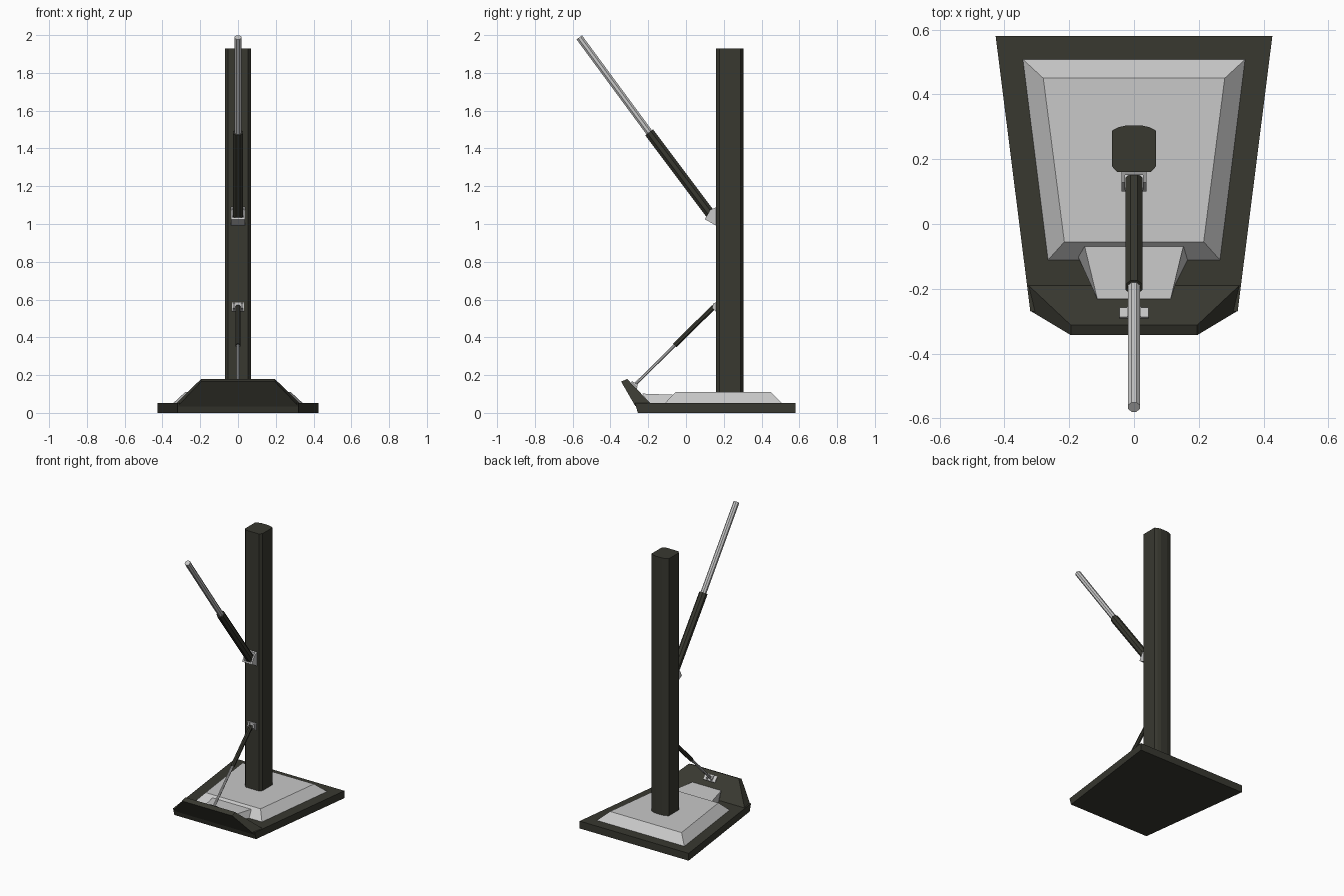
import bpy, bmesh, math
from mathutils import Vector

if "Cube" in bpy.data.objects:
    bpy.data.objects.remove(bpy.data.objects["Cube"])


def material(name, rgb):
    m = bpy.data.materials.new(name)
    m.diffuse_color = (*rgb, 1)
    m.use_nodes = True
    m.node_tree.nodes["Principled BSDF"].inputs["Base Color"].default_value = m.diffuse_color
    return m


DARK = material("dark olive", (0.040, 0.040, 0.030))
LIGHT = material("light grey", (0.58, 0.58, 0.58))


def finish(name, bm, mat):
    bmesh.ops.recalc_face_normals(bm, faces=bm.faces)
    me = bpy.data.meshes.new(name)
    bm.to_mesh(me)
    bm.free()
    me.materials.append(mat)
    ob = bpy.data.objects.new(name, me)
    bpy.context.collection.objects.link(ob)
    return ob


def loft(name, ring_a, ring_b, mat):
    """Closed solid between two rings with the same number of points."""
    bm = bmesh.new()
    a = [bm.verts.new(p) for p in ring_a]
    b = [bm.verts.new(p) for p in ring_b]
    n = len(a)
    bm.faces.new(a)
    bm.faces.new(b)
    for i in range(n):
        bm.faces.new((a[i], a[(i + 1) % n], b[(i + 1) % n], b[i]))
    return finish(name, bm, mat)


def trapezoid(front_x, front_y, back_x, back_y, z_front, z_back=None):
    zb = z_front if z_back is None else z_back
    return [(-front_x, front_y, z_front), (front_x, front_y, z_front),
            (back_x, back_y, zb), (-back_x, back_y, zb)]


def side_plate(name, profile, x0, x1, mat):
    """Extrude a (y, z) profile along x."""
    return loft(name, [(x0, y, z) for y, z in profile],
                [(x1, y, z) for y, z in profile], mat)


def rod(name, start, end, half_width, mat):
    """Octagonal rod in the x = 0 plane, given (y, z) ends."""
    p, q = Vector((0, *start)), Vector((0, *end))
    axis = (q - p).normalized()
    u = Vector((1, 0, 0))
    v = axis.cross(u)
    r = half_width / math.cos(math.pi / 8)
    ring = [r * (math.cos(t) * u + math.sin(t) * v)
            for t in [(i + 0.5) * math.pi / 4 for i in range(8)]]
    return loft(name, [p + o for o in ring], [q + o for o in ring], mat)


# base plate and the tilted flap at its front
loft("base_plate", trapezoid(0.32, -0.255, 0.427, 0.58, 0),
     trapezoid(0.32, -0.27, 0.427, 0.58, 0.052), DARK)
loft("front_flap", trapezoid(0.32, -0.268, 0.325, -0.19, 0.035, 0.052),
     trapezoid(0.195, -0.343, 0.195, -0.312, 0.165, 0.18), DARK)

# raised platform and the small step before it
loft("platform", trapezoid(0.267, -0.113, 0.345, 0.51, 0.05),
     trapezoid(0.215, -0.055, 0.28, 0.45, 0.11), LIGHT)
loft("step", trapezoid(0.125, -0.195, 0.187, -0.07, 0.05),
     trapezoid(0.113, -0.232, 0.152, -0.07, 0.102, 0.096), LIGHT)

# post: chamfered front, gently curved back
half = [(0.052, 0.16), (0.068, 0.178), (0.068, 0.288), (0.05, 0.298), (0.025, 0.304)]
outline = half + [(-x, y) for x, y in reversed(half)]
loft("post", [(x, y, 0.10) for x, y in outline],
     [(x, y, 1.93) for x, y in outline], DARK)

# upper telescopic arm
rod("upper_arm_sleeve", (0.135, 1.045), (-0.195, 1.485), 0.026, DARK)
rod("upper_arm_rod", (-0.185, 1.472), (-0.565, 1.988), 0.018, LIGHT)

# lower strut
rod("lower_strut_sleeve", (0.148, 0.562), (-0.06, 0.357), 0.013, DARK)
rod("lower_strut_rod", (-0.055, 0.362), (-0.272, 0.148), 0.008, LIGHT)

# hinges: a back plate with two cheeks each
upper = [(0.162, 0.99), (0.10, 1.025), (0.128, 1.075), (0.162, 1.09)]
small = [(0.162, 0.535), (0.138, 0.555), (0.145, 0.58), (0.162, 0.585)]
foot = [(-0.293, 0.158), (-0.285, 0.168), (-0.255, 0.15), (-0.262, 0.126)]
for side, s in (("left", -1), ("right", 1)):
    side_plate(f"upper_hinge_{side}", upper, s * 0.028, s * 0.038, LIGHT)
    side_plate(f"lower_hinge_{side}", small, s * 0.015, s * 0.026, LIGHT)
    side_plate(f"foot_hinge_{side}", foot, s * 0.012, s * 0.022, LIGHT)
side_plate("upper_hinge_floor", [(0.162, 0.99), (0.10, 1.025), (0.105, 1.034), (0.162, 1.0)],
           -0.038, 0.038, LIGHT)
side_plate("upper_hinge_back", [(0.162, 0.99), (0.152, 0.996), (0.152, 1.085), (0.162, 1.09)],
           -0.03, 0.03, LIGHT)
side_plate("lower_hinge_back", [(0.162, 0.535), (0.154, 0.54), (0.154, 0.585), (0.162, 0.585)],
           -0.032, 0.032, LIGHT)
side_plate("foot_hinge_plate", [(-0.294, 0.155), (-0.287, 0.163), (-0.257, 0.132), (-0.264, 0.124)],
           -0.045, 0.045, LIGHT)
